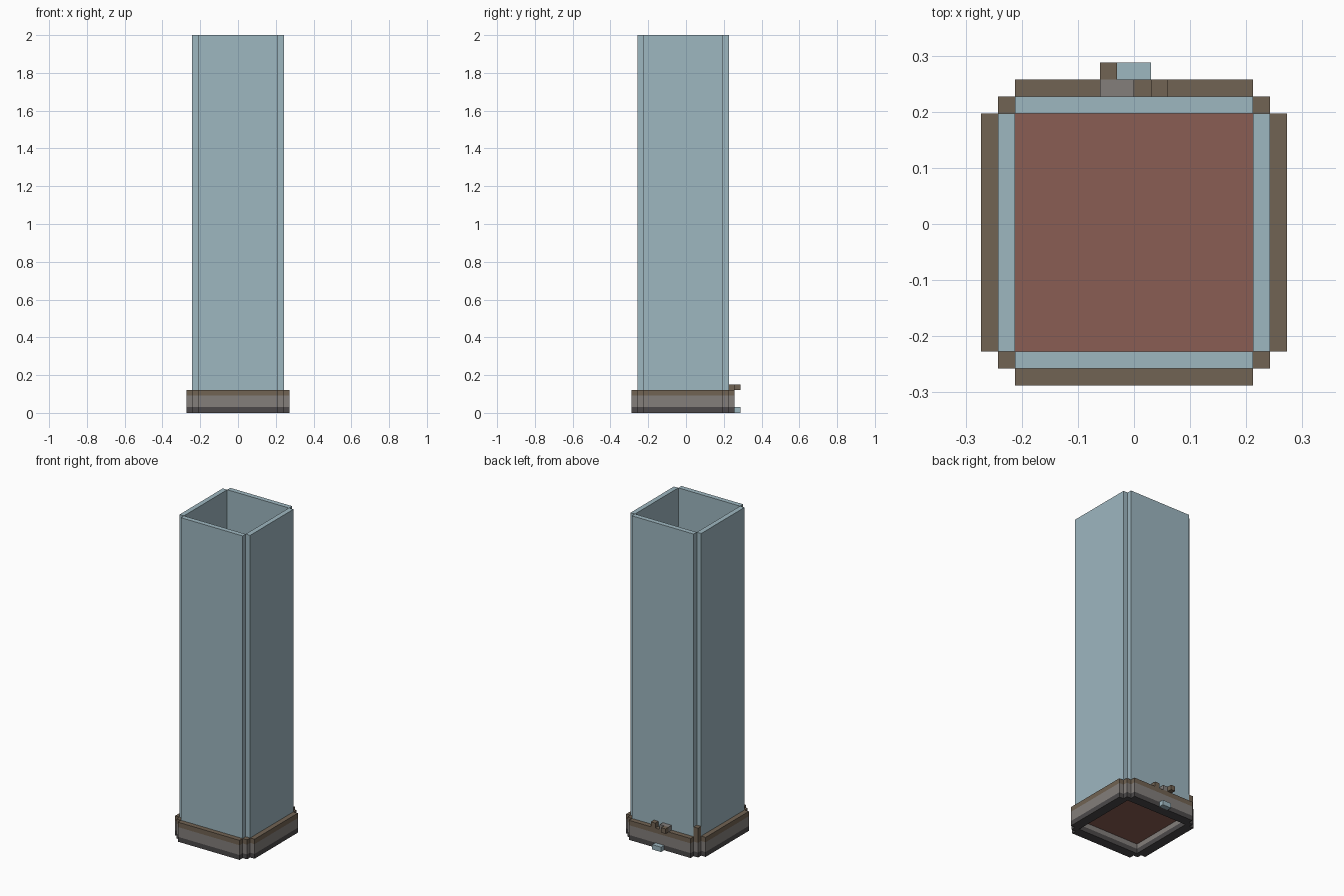
import bpy, bmesh

cube = bpy.data.objects.get("Cube")
if cube:
    bpy.data.objects.remove(cube, do_unlink=True)

U = 2 / 66          # one block
Y_SHIFT = -0.5      # the fittings at the back push the body forward


def material(name, rgb):
    linear = [((c / 255 + 0.055) / 1.055) ** 2.4 for c in rgb] + [1]
    mat = bpy.data.materials.new(name)
    mat.use_nodes = True
    mat.diffuse_color = linear
    node = next(n for n in mat.node_tree.nodes if n.type == 'BSDF_PRINCIPLED')
    node.inputs["Base Color"].default_value = linear
    return mat


glass = material("pale_blue_glass", (158, 183, 192))
brown = material("brown", (113, 99, 83))
grey = material("warm_grey", (131, 126, 123))
dark = material("dark_grey", (76, 73, 74))
red = material("red_brown", (138, 93, 83))


def solid(name, rects, z0, z1, mat):
    """Extrude a flat pattern of rectangles (x0, x1, y0, y1), in blocks."""
    bm = bmesh.new()
    for x0, x1, y0, y1 in rects:
        bm.faces.new([bm.verts.new((x * U, (y + Y_SHIFT) * U, z0 * U))
                      for x, y in ((x0, y0), (x1, y0), (x1, y1), (x0, y1))])
    bmesh.ops.remove_doubles(bm, verts=bm.verts, dist=U / 100)
    out = bmesh.ops.extrude_face_region(bm, geom=bm.faces[:])
    top = [v for v in out["geom"] if isinstance(v, bmesh.types.BMVert)]
    bmesh.ops.translate(bm, verts=top, vec=(0, 0, (z1 - z0) * U))
    bmesh.ops.recalc_face_normals(bm, faces=bm.faces)
    mesh = bpy.data.meshes.new(name)
    bm.to_mesh(mesh)
    bm.free()
    mesh.materials.append(mat)
    obj = bpy.data.objects.new(name, mesh)
    bpy.context.collection.objects.link(obj)


def four_sides(a, b):
    """Strips from distance a to b on all four sides."""
    return [(-7, 7, a, b), (-7, 7, -b, -a), (a, b, -7, 7), (-b, -a, -7, 7)]


# Tray: notched square ring in three coloured layers
corners = [(x, x + 1, y, y + 1) for x in (-8, 7) for y in (-8, 7)]
ring = four_sides(7, 8) + four_sides(8, 9) + corners
solid("tray_base", ring, 0, 1, dark)
solid("tray_body", ring, 1, 3, grey)
solid("tray_rim", ring, 3, 4, brown)

# Floor inside the tray
solid("floor", [(-7, 7, -7, 7)], 2, 3, red)

# Tall glass panes, open at the corners and on top
for side, rect in zip(("back", "front", "left", "right"), four_sides(7, 8)):
    solid(side + "_pane", [rect], 4, 66, glass)

# Small fittings at the back
solid("grey_fitting", [(-2, 0, 8, 9)], 4, 5, grey)
solid("overhanging_knob", [(-2, -1, 9, 10)], 4, 5, brown)
solid("rim_knob", [(1, 2, 8, 9)], 4, 5, brown)
solid("corner_post", [(-8, -7, 7, 8)], 4, 6, brown)
solid("lower_outlet", [(-1, 1, 9, 10)], 0, 1, glass)
